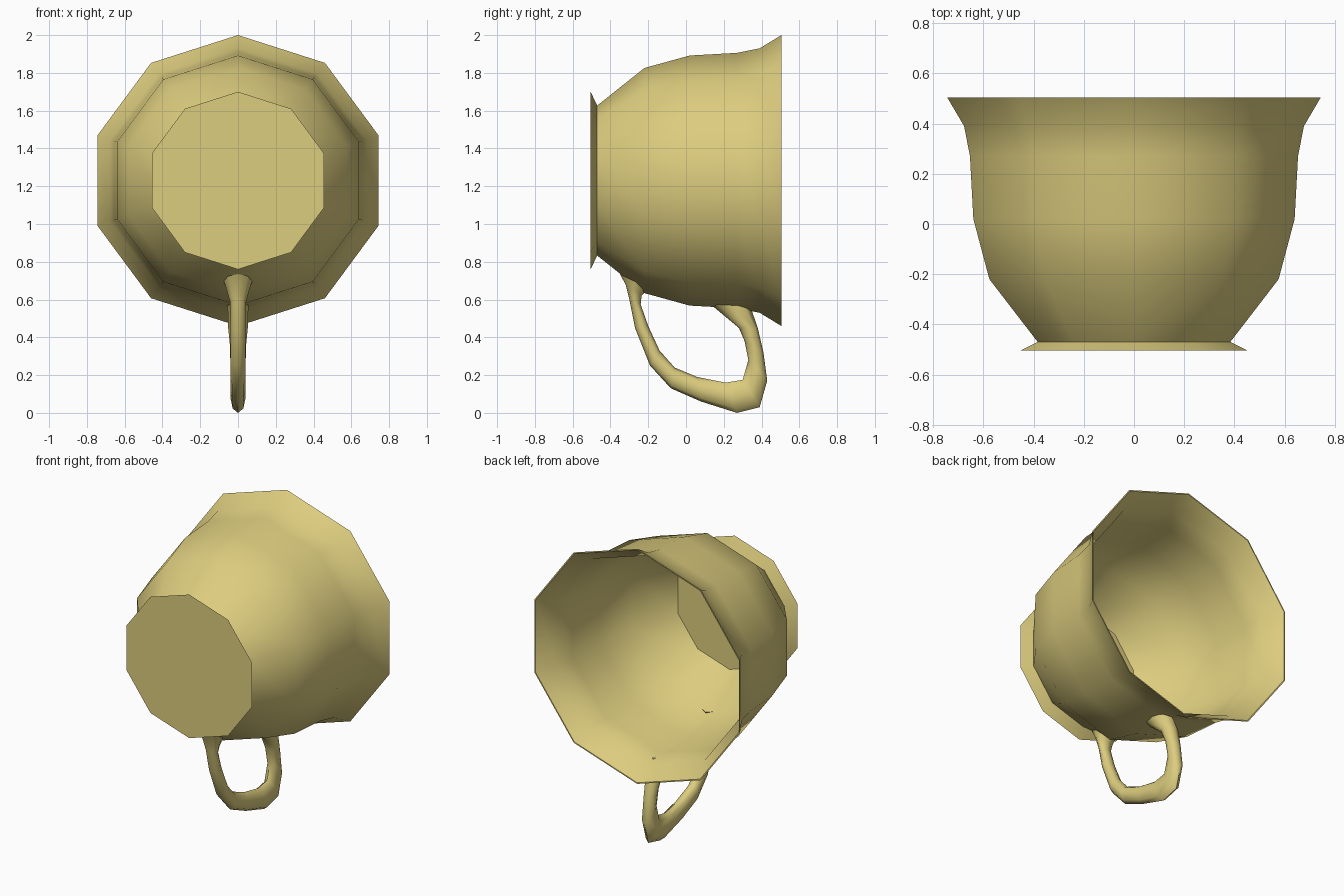
import bpy, math

if "Cube" in bpy.data.objects:
    bpy.data.objects.remove(bpy.data.objects["Cube"])

SIDES = 10
CENTRE_Z = 1.23

glaze = bpy.data.materials.new("pale_yellow_glaze")
glaze.diffuse_color = (0.72, 0.61, 0.21, 1)
glaze.use_nodes = True
glaze.node_tree.nodes["Principled BSDF"].inputs["Base Color"].default_value = glaze.diffuse_color


def loft(name, rings, angle):
    """Skin closed rings of equal size into a capped tube."""
    n = len(rings[0])
    verts = [v for ring in rings for v in ring]
    faces = [list(range(n))[::-1],
             [(len(rings) - 1) * n + i for i in range(n)]]
    for r in range(len(rings) - 1):
        for i in range(n):
            j = (i + 1) % n
            faces.append((r * n + i, r * n + j, (r + 1) * n + j, (r + 1) * n + i))
    mesh = bpy.data.meshes.new(name)
    mesh.from_pydata(verts, [], faces)
    mesh.materials.append(glaze)
    obj = bpy.data.objects.new(name, mesh)
    bpy.context.collection.objects.link(obj)
    bpy.ops.object.select_all(action='DESELECT')
    obj.select_set(True)
    bpy.context.view_layer.objects.active = obj
    bpy.ops.object.mode_set(mode='EDIT')
    bpy.ops.mesh.select_all(action='SELECT')
    bpy.ops.mesh.normals_make_consistent(inside=False)
    bpy.ops.object.mode_set(mode='OBJECT')
    bpy.ops.object.shade_smooth_by_angle(angle=math.radians(angle))
    return obj


def cup_ring(y, r):
    return [(1.017 * r * math.sin(math.tau * i / SIDES), y,
             CENTRE_Z + r * math.cos(math.tau * i / SIDES)) for i in range(SIDES)]


# Cup lying on its side: (y, radius) up the outside, then down the inside
outer = [(-0.505, 0.47), (-0.47, 0.397), (-0.22, 0.596), (0.02, 0.662),
         (0.27, 0.676), (0.39, 0.70), (0.505, 0.77)]
inner = [(0.505, 0.762), (0.39, 0.682), (0.27, 0.656), (0.02, 0.642),
         (-0.22, 0.574), (-0.45, 0.385)]
loft("cup_body", [cup_ring(y, r) for y, r in outer + inner], 50)

# Handle: outer (y, z), inner (y, z), half width in x
stations = [
    (-0.35, 0.735, -0.20, 0.66, 0.075),
    (-0.32, 0.68, -0.235, 0.62, 0.06),
    (-0.30, 0.60, -0.24, 0.575, 0.042),
    (-0.27, 0.45, -0.20, 0.46, 0.04),
    (-0.19, 0.25, -0.14, 0.33, 0.04),
    (-0.08, 0.13, -0.06, 0.24, 0.04),
    (0.08, 0.06, 0.06, 0.19, 0.04),
    (0.27, 0.00, 0.21, 0.16, 0.04),
    (0.39, 0.03, 0.30, 0.175, 0.04),
    (0.43, 0.17, 0.33, 0.28, 0.04),
    (0.41, 0.32, 0.31, 0.38, 0.042),
    (0.38, 0.45, 0.28, 0.45, 0.052),
    (0.34, 0.565, 0.13, 0.575, 0.055),
]


def handle_ring(y0, z0, y1, z1, w):
    ring = []
    for i in range(8):
        a = math.tau * i / 8
        t = (1 - math.cos(a)) / 2
        ring.append((w * math.sin(a), y0 + (y1 - y0) * t, z0 + (z1 - z0) * t))
    return ring


loft("handle", [handle_ring(*s) for s in stations], 60)
